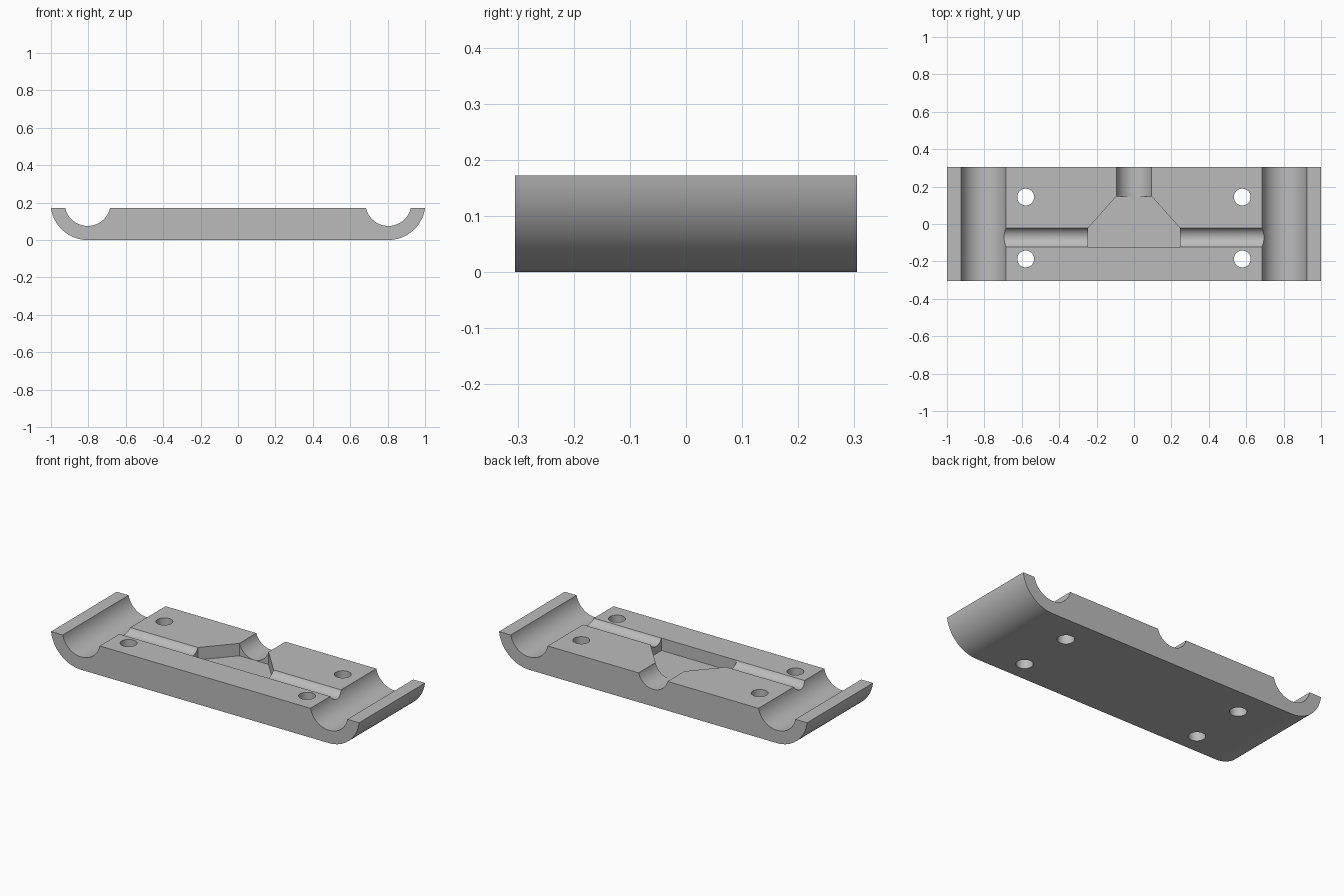
import bpy, bmesh, math
from mathutils import Matrix

old = bpy.data.objects.get("Cube")
if old:
    bpy.data.objects.remove(old, do_unlink=True)

TOP, HALF_Y = 0.172, 0.305
AXIS_Z = 0.1977            # every channel is centred a little above the top face
PIPE_X, PIPE_R, WALL = 0.804, 0.1227, 0.075

grey = bpy.data.materials.new("plain_grey")
grey.use_nodes = True
colour = (0.5, 0.5, 0.5, 1)
grey.diffuse_color = colour
grey.node_tree.nodes["Principled BSDF"].inputs["Base Color"].default_value = colour


def add_object(name, bm):
    bmesh.ops.recalc_face_normals(bm, faces=bm.faces)
    mesh = bpy.data.meshes.new(name)
    bm.to_mesh(mesh)
    bm.free()
    obj = bpy.data.objects.new(name, mesh)
    bpy.context.collection.objects.link(obj)
    mesh.materials.append(grey)
    return obj


def prism(name, points, offset):
    bm = bmesh.new()
    face = bm.faces.new([bm.verts.new(p) for p in points])
    grown = bmesh.ops.extrude_face_region(bm, geom=[face])
    verts = [v for v in grown["geom"] if isinstance(v, bmesh.types.BMVert)]
    bmesh.ops.translate(bm, verts=verts, vec=offset)
    return add_object(name, bm)


def cylinder(name, radius, length, centre, axis):
    turn = {"X": Matrix.Rotation(math.pi / 2, 4, "Y"),
            "Y": Matrix.Rotation(math.pi / 2, 4, "X"),
            "Z": Matrix.Identity(4)}[axis]
    bm = bmesh.new()
    bmesh.ops.create_cone(bm, cap_ends=True, segments=64, radius1=radius, radius2=radius,
                          depth=length, matrix=Matrix.Translation(centre) @ turn)
    return add_object(name, bm)


def arc(radius, start, end, steps):
    for i in range(steps + 1):
        a = start + (end - start) * i / steps
        yield PIPE_X + radius * math.cos(a), AXIS_Z + radius * math.sin(a)


# Plate section: rounded outer ends and two open pipe channels
outer_r = PIPE_R + WALL
rim = math.asin((TOP - AXIS_Z) / outer_r)
lip = math.asin((TOP - AXIS_Z) / PIPE_R)
half = list(arc(outer_r, -math.pi / 2, rim, 24))
half += list(arc(PIPE_R, lip, -math.pi - lip, 32))
section = half + [(-x, z) for x, z in reversed(half)]
plate = prism("clamp_plate", [(x, -HALF_Y, z) for x, z in section], (0, 2 * HALF_Y, 0))

# Cable groove across, outlet channel at the back, central pocket
cutters = [
    cylinder("cable_groove_cutter", 0.0562, 1.55, (0, -0.072, AXIS_Z), "X"),
    cylinder("outlet_channel_cutter", 0.0975, 0.4, (0, 0.3, AXIS_Z), "Y"),
    prism("pocket_cutter",
          [(x, y, 0.099) for x, y in ((-0.245, -0.123), (0.245, -0.123), (0.245, -0.021),
                                      (0.094, 0.148), (-0.094, 0.148), (-0.245, -0.021))],
          (0, 0, 0.2)),
]

# Four through holes for screws
for x in (-0.579, 0.579):
    for y in (-0.187, 0.144):
        cutters.append(cylinder("screw_hole_cutter", 0.045, 0.5, (x, y, 0.1), "Z"))

for cutter in cutters:
    cutter.hide_render = True
    mod = plate.modifiers.new(cutter.name, "BOOLEAN")
    mod.operation = "DIFFERENCE"
    mod.solver = "EXACT"
    mod.object = cutter

# Bake the cuts, then remove the cutters
graph = bpy.context.evaluated_depsgraph_get()
baked = bpy.data.meshes.new_from_object(plate.evaluated_get(graph))
plate.modifiers.clear()
plate.data = baked
for cutter in cutters:
    bpy.data.objects.remove(cutter, do_unlink=True)

# Smooth curved walls, crisp edges
bpy.ops.object.select_all(action="DESELECT")
plate.select_set(True)
bpy.context.view_layer.objects.active = plate
bpy.ops.object.shade_smooth_by_angle(angle=math.radians(30))
